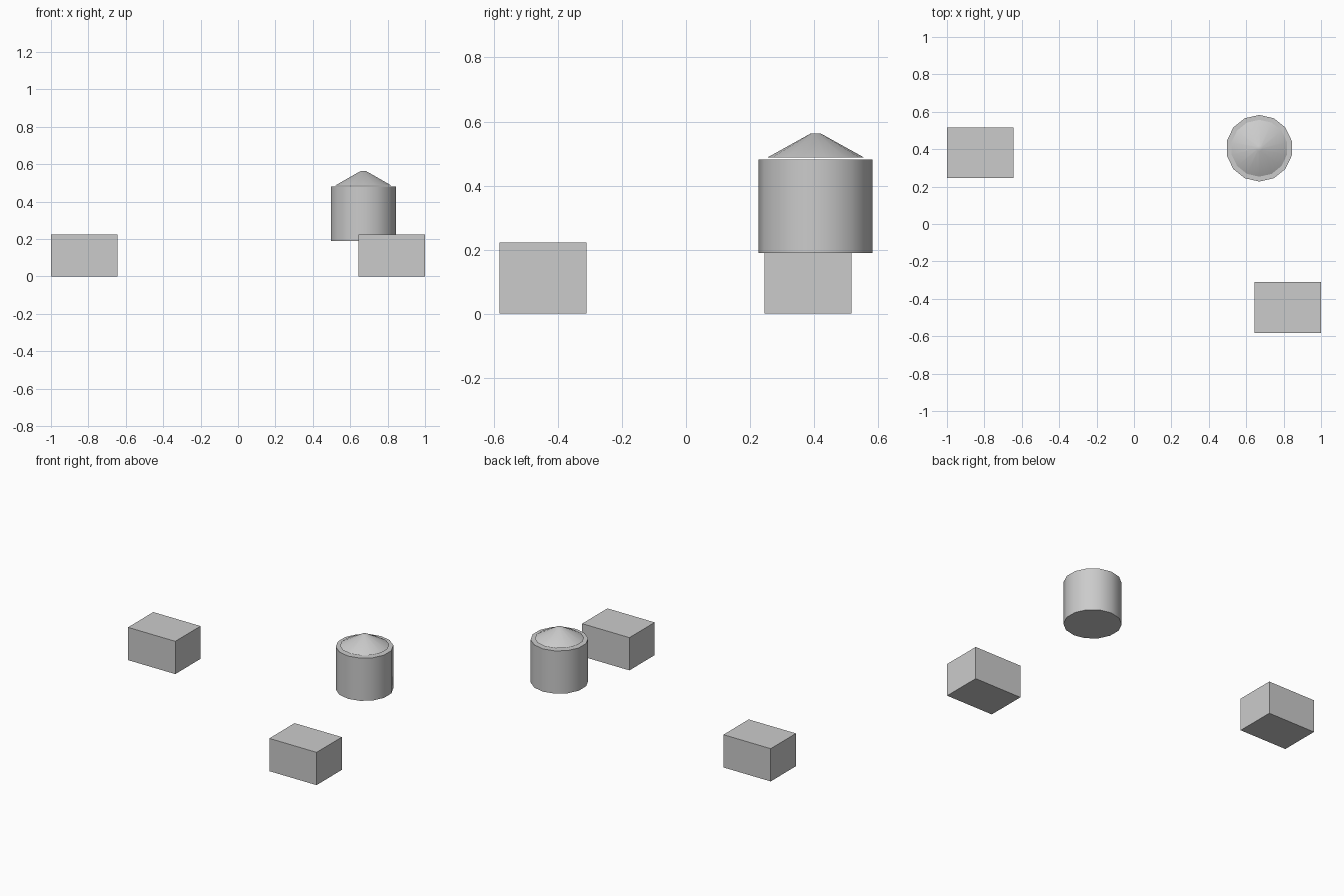
import bpy
import math

cube = bpy.data.objects.get("Cube")
if cube:
    bpy.data.objects.remove(cube, do_unlink=True)

# Single plain grey
grey = bpy.data.materials.new("plain grey")
grey.use_nodes = True
colour = (0.6, 0.6, 0.6, 1)
grey.diffuse_color = colour
grey.node_tree.nodes["Principled BSDF"].inputs["Base Color"].default_value = colour

SIDES = 14
TANK_X, TANK_Y = 0.67, 0.405
BLOCK_SIZE = (0.356, 0.272, 0.223)


def finish(name, smooth=False):
    obj = bpy.context.object
    obj.name = name
    obj.data.materials.append(grey)
    if smooth:
        bpy.ops.object.shade_smooth_by_angle(angle=math.radians(30))
    return obj


def block(name, x, y):
    bpy.ops.mesh.primitive_cube_add(size=1, location=(x, y, BLOCK_SIZE[2] / 2))
    bpy.context.object.scale = BLOCK_SIZE
    bpy.ops.object.transform_apply(location=False, rotation=False, scale=True)
    finish(name)


def round_part(name, bottom, top, r_bottom, r_top):
    bpy.ops.mesh.primitive_cone_add(
        vertices=SIDES, radius1=r_bottom, radius2=r_top, depth=top - bottom,
        location=(TANK_X, TANK_Y, (bottom + top) / 2))
    finish(name, smooth=True)


# Two rectangular blocks on the ground
block("back_right_block", -0.822, 0.381)
block("front_left_block", 0.822, -0.447)

# Raised drum with a shallow conical cap just above it
round_part("tank_drum", 0.19, 0.481, 0.178, 0.178)
round_part("tank_cap", 0.487, 0.563, 0.152, 0.015)
